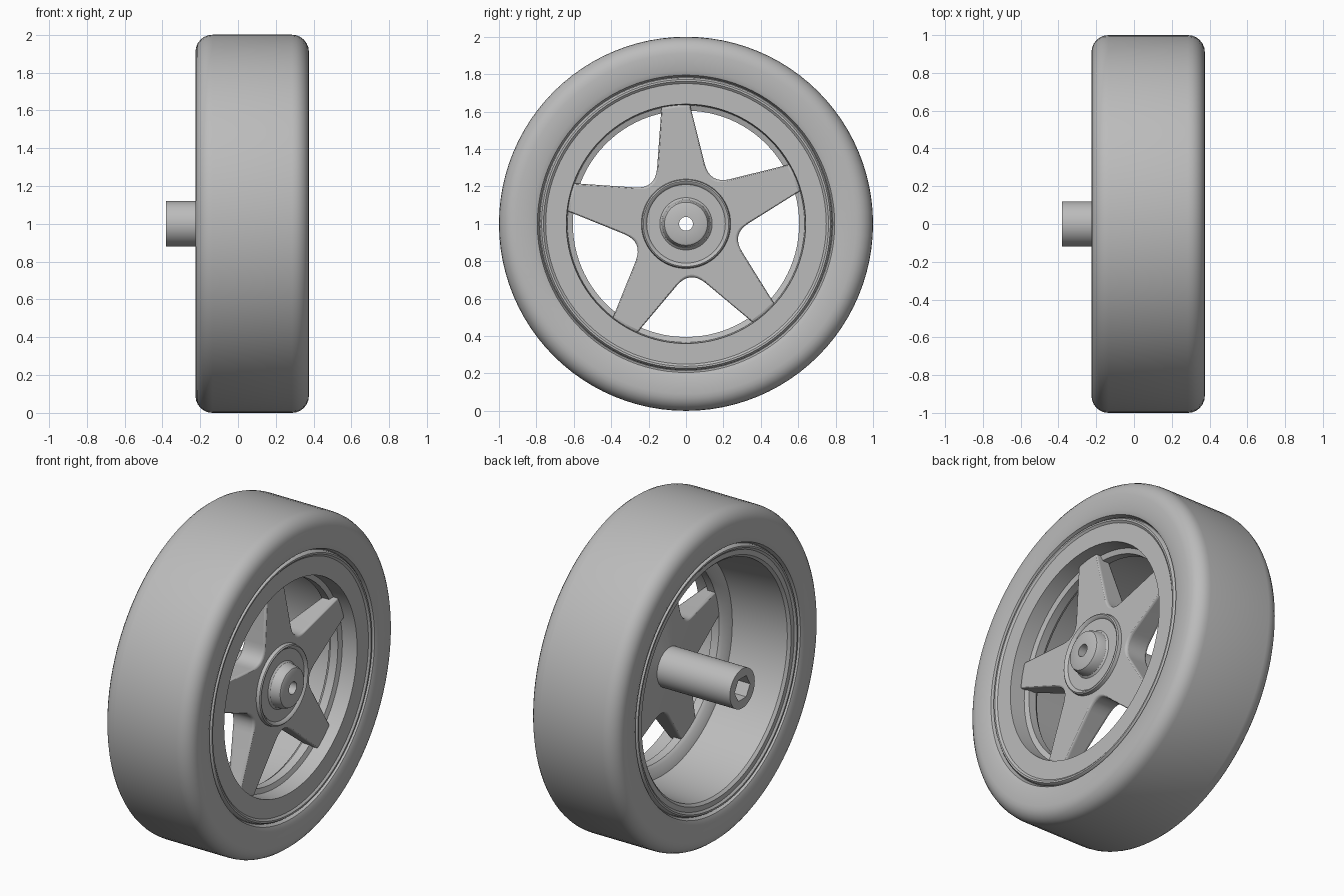
import bpy, bmesh
from math import pi, sin, cos, radians, hypot, atan2
from mathutils import Vector

if "Cube" in bpy.data.objects:
    bpy.data.objects.remove(bpy.data.objects["Cube"])

AXLE = Vector((0, 0, 1))
grey = bpy.data.materials.new("plain_grey")
grey.use_nodes = True
grey.diffuse_color = (0.5, 0.5, 0.5, 1)
shader = next(n for n in grey.node_tree.nodes if n.type == 'BSDF_PRINCIPLED')
shader.inputs["Base Color"].default_value = grey.diffuse_color


def finish(bm, name, angle=35):
    bmesh.ops.recalc_face_normals(bm, faces=bm.faces)
    mesh = bpy.data.meshes.new(name)
    bm.to_mesh(mesh)
    bm.free()
    obj = bpy.data.objects.new(name, mesh)
    bpy.context.collection.objects.link(obj)
    mesh.materials.append(grey)
    bpy.ops.object.select_all(action='DESELECT')
    obj.select_set(True)
    bpy.context.view_layer.objects.active = obj
    bpy.ops.object.shade_smooth_by_angle(angle=radians(angle))
    return obj


def lathe(name, profile, steps=96):
    """Turn a closed (x, radius) profile around the axle."""
    bm = bmesh.new()
    rings = []
    for i in range(steps):
        a = 2 * pi * i / steps
        rings.append([bm.verts.new(AXLE + Vector((x, r * cos(a), r * sin(a))))
                      for x, r in profile])
    n = len(profile)
    for i in range(steps):
        p, q = rings[i], rings[(i + 1) % steps]
        for j in range(n):
            k = (j + 1) % n
            bm.faces.new((p[j], p[k], q[k], q[j]))
    return finish(bm, name)


def arc(x, r, size, start, end, count=6):
    """Rounded corner points around centre (x, r)."""
    return [(x + size * cos(radians(start + (end - start) * i / count)),
             r + size * sin(radians(start + (end - start) * i / count)))
            for i in range(count + 1)]


# Tyre: wide flat tread with rounded shoulders and a lip at the rim
tyre_profile = ([(-0.19, 0.75), (-0.19, 0.785), (-0.215, 0.795), (-0.225, 0.82)]
                + arc(-0.135, 0.91, 0.09, 180, 90)
                + arc(0.285, 0.91, 0.09, 90, 0)
                + [(0.375, 0.82), (0.365, 0.795), (0.34, 0.785), (0.34, 0.75)])
lathe("tyre", tyre_profile)

# Rim: beads on both edges, a deep barrel behind and a narrow spoke seat in front
rim_profile = [(0.33, 0.785), (0.355, 0.78), (0.365, 0.772), (0.365, 0.762), (0.355, 0.75),
               (0.355, 0.64), (0.26, 0.634), (0.25, 0.605), (0.2, 0.605), (0.18, 0.62),
               (0.16, 0.675), (-0.19, 0.705), (-0.205, 0.72), (-0.205, 0.75),
               (-0.215, 0.762), (-0.215, 0.772), (-0.205, 0.78), (-0.18, 0.785)]
lathe("rim", rim_profile)

# Hub: raised ring, centre cap, through bore and long rear sleeve
hub_profile = [(0.37, 0.037), (0.37, 0.105), (0.365, 0.115), (0.35, 0.123), (0.31, 0.13),
               (0.3, 0.14), (0.3, 0.21), (0.312, 0.22), (0.315, 0.228), (0.31, 0.235),
               (0.285, 0.24), (0.2, 0.24), (0.2, 0.12), (-0.38, 0.12), (-0.38, 0.037)]
hub = lathe("hub_and_sleeve", hub_profile, 64)

# Six-sided socket cut into the rear end of the sleeve
bpy.ops.mesh.primitive_cylinder_add(vertices=6, radius=0.075, depth=0.5,
                                    location=(-0.25, 0, 1), rotation=(0, pi / 2, 0))
cutter = bpy.context.object
cutter.name = "socket_cutter"
cutter.hide_render = True
cut = hub.modifiers.new("socket", 'BOOLEAN')
cut.operation = 'DIFFERENCE'
cut.object = cutter
cut.solver = 'EXACT'
bpy.context.view_layer.objects.active = hub
bpy.ops.object.modifier_apply(modifier=cut.name)
bpy.data.objects.remove(cutter)


# Spokes: five-armed star with curved valleys, thinner towards the tips
def polar(along, across, turn):
    return Vector((along * cos(turn) - across * sin(turn),
                   along * sin(turn) + across * cos(turn)))


outline = []
turn_step = 2 * pi / 5
for i in range(5):
    turn = radians(23) + i * turn_step
    outline += [polar(0.641, -0.075, turn), polar(0.645, 0, turn), polar(0.641, 0.075, turn)]
    begin = polar(0.31, 0.128, turn)
    end = polar(0.31, -0.128, turn + turn_step)
    corner = polar(0.248, 0, turn + turn_step / 2)
    for s in range(9):
        t = s / 8
        outline.append(begin * (1 - t) ** 2 + corner * 2 * t * (1 - t) + end * t * t)

bm = bmesh.new()
loops = []
for p in outline:
    inner = p.normalized() * 0.1
    loops.append([bm.verts.new(AXLE + Vector((x, q.x, q.y))) for x, q in (
        (0.29, inner), (0.29, p), (0.09 + 0.18 * p.length, p), (0.108, inner))])
for i, p in enumerate(loops):
    q = loops[(i + 1) % len(loops)]
    for j in range(4):
        k = (j + 1) % 4
        bm.faces.new((p[j], p[k], q[k], q[j]))
spokes = finish(bm, "five_spokes")
bevel = spokes.modifiers.new("soft_edges", 'BEVEL')
bevel.width = 0.015
bevel.segments = 3
bevel.limit_method = 'ANGLE'
bevel.angle_limit = radians(50)
